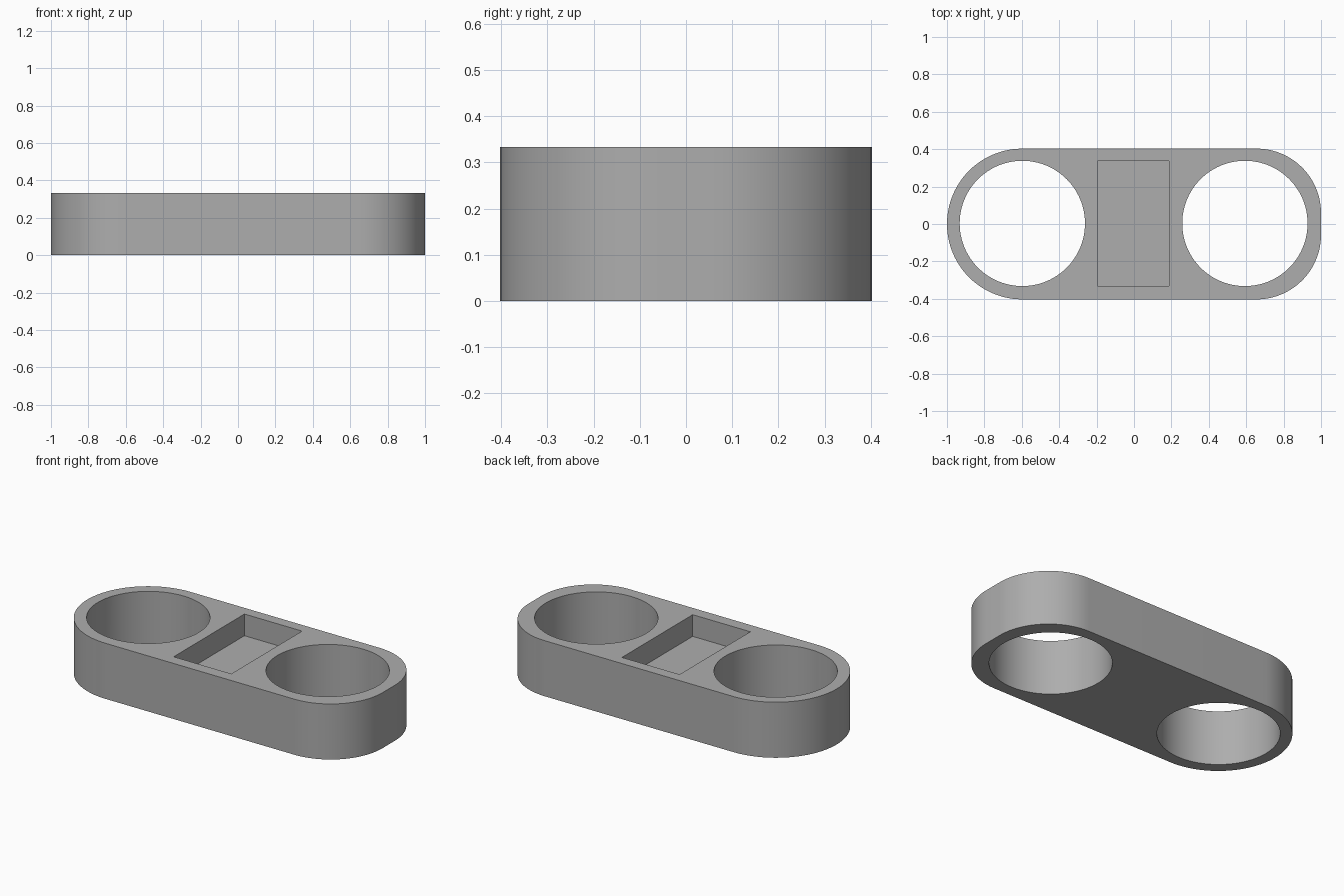
import bpy, bmesh
from math import cos, sin, pi

cube = bpy.data.objects.get("Cube")
if cube:
    bpy.data.objects.remove(cube, do_unlink=True)

HEIGHT, HALF_WIDTH = 0.333, 0.403
HOLE_RADIUS, HOLE_Y = 0.335, 0.003

grey = bpy.data.materials.new("plain grey")
grey.use_nodes = True
grey.diffuse_color = (0.42, 0.42, 0.42, 1)
grey.node_tree.nodes["Principled BSDF"].inputs["Base Color"].default_value = (0.42, 0.42, 0.42, 1)


def arc(cx, cy, radius, start, end, steps):
    """Points along an arc, angles in units of pi."""
    angles = [pi * (start + (end - start) * i / steps) for i in range(steps + 1)]
    return [(cx + radius * cos(a), cy + radius * sin(a)) for a in angles]


def prism(name, outline, bottom, top):
    """Closed solid from a flat outline."""
    bm = bmesh.new()
    base = bm.faces.new([bm.verts.new((x, y, bottom)) for x, y in outline])
    side = bmesh.ops.extrude_face_region(bm, geom=[base])
    raised = [v for v in side["geom"] if isinstance(v, bmesh.types.BMVert)]
    bmesh.ops.translate(bm, vec=(0, 0, top - bottom), verts=raised)
    bmesh.ops.recalc_face_normals(bm, faces=bm.faces)
    mesh = bpy.data.meshes.new(name)
    bm.to_mesh(mesh)
    bm.free()
    mesh.materials.append(grey)
    obj = bpy.data.objects.new(name, mesh)
    bpy.context.collection.objects.link(obj)
    return obj


# Body outline: full round on one end, rounded corners with a short flat on the other
corner = 0.345
flat = HALF_WIDTH - corner
outline = (arc(1 - corner, -flat, corner, -0.5, 0, 24)
           + arc(1 - corner, flat, corner, 0, 0.5, 24)
           + arc(HALF_WIDTH - 1, 0, HALF_WIDTH, 0.5, 1.5, 48))
body = prism("holder_body", outline, 0, HEIGHT)

# Two round through holes and a shallow rectangular pocket
cutters = [prism("hole_cutter", arc(x, HOLE_Y, HOLE_RADIUS, 0, 2, 96)[:-1], -0.1, HEIGHT + 0.1)
           for x in (-0.597, 0.593)]
pocket = [(-0.194, -0.332), (0.188, -0.332), (0.188, 0.338), (-0.194, 0.338)]
cutters.append(prism("pocket_cutter", pocket, HEIGHT - 0.13, HEIGHT + 0.1))

for cutter in cutters:
    cut = body.modifiers.new(cutter.name, "BOOLEAN")
    cut.operation = "DIFFERENCE"
    cut.solver = "EXACT"
    cut.object = cutter
    bpy.context.view_layer.objects.active = body
    bpy.ops.object.modifier_apply(modifier=cut.name)
    bpy.data.objects.remove(cutter, do_unlink=True)

# Smooth round walls, sharp rims
bpy.ops.object.select_all(action="DESELECT")
body.select_set(True)
bpy.context.view_layer.objects.active = body
bpy.ops.object.shade_smooth_by_angle(angle=pi / 6)
